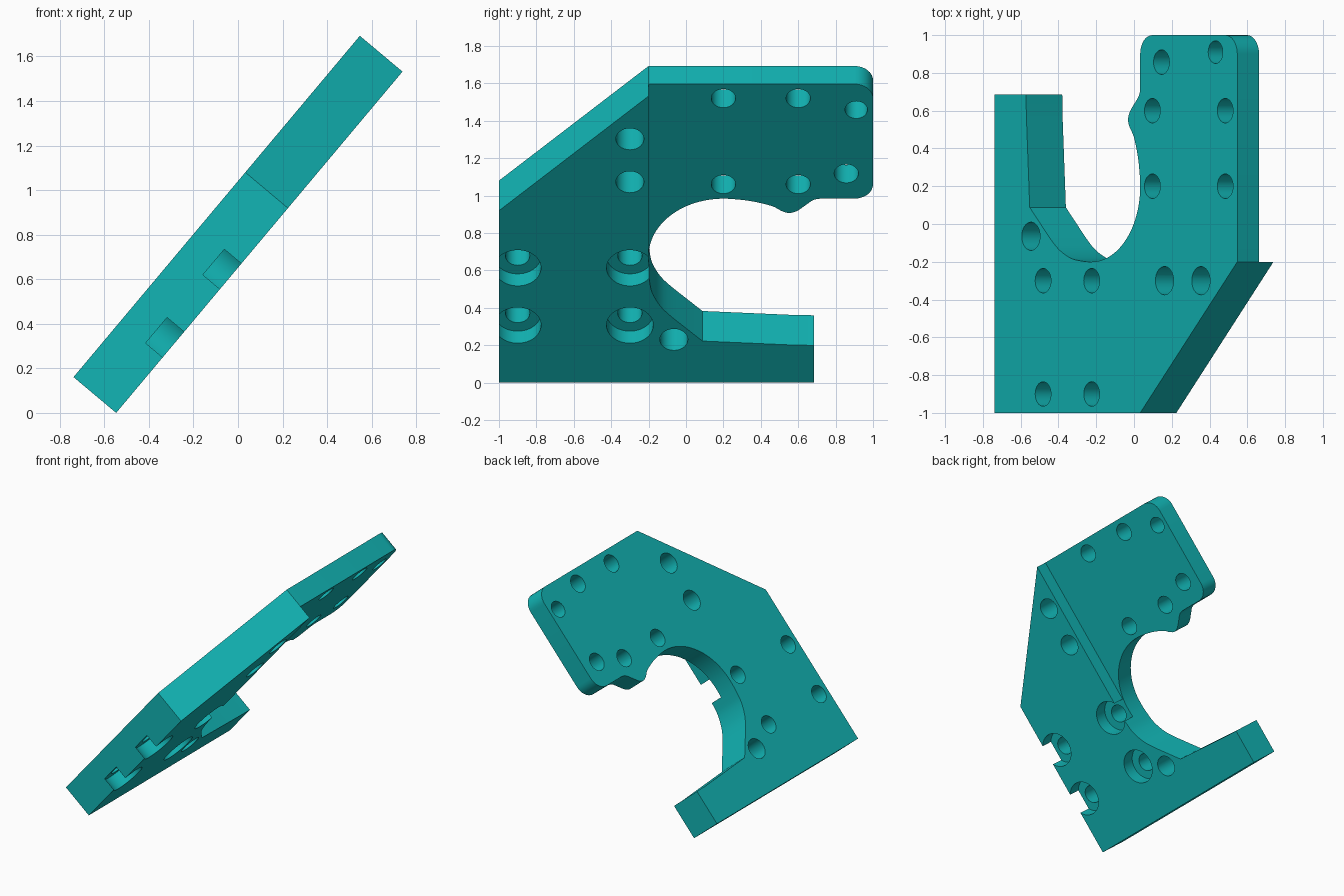
import bpy, bmesh, math
from mathutils import Matrix

if "Cube" in bpy.data.objects:
    bpy.data.objects.remove(bpy.data.objects["Cube"])

TILT = math.radians(50)
THICK, THIN = 0.25, 0.15

teal = bpy.data.materials.new("teal")
teal.diffuse_color = (0.006, 0.46, 0.46, 1)
teal.use_nodes = True
teal.node_tree.nodes["Principled BSDF"].inputs["Base Color"].default_value = teal.diffuse_color


def arc(cu, cy, r, a0, a1, n):
    """Points (u, y) on an arc, angles in degrees."""
    return [(cu + r * math.cos(math.radians(a0 + (a1 - a0) * i / n)),
             cy + r * math.sin(math.radians(a0 + (a1 - a0) * i / n))) for i in range(n + 1)]


def smooth_path(pts, steps=4):
    """Catmull-Rom curve through the inner points."""
    out = []
    for p0, p1, p2, p3 in zip(pts, pts[1:], pts[2:], pts[3:]):
        for k in range(steps):
            t = k / steps
            out.append(tuple(0.5 * (2 * b + (c - a) * t + (2 * a - 5 * b + 4 * c - d) * t * t
                                    + (3 * b - a - 3 * c + d) * t ** 3)
                             for a, b, c, d in zip(p0, p1, p2, p3)))
    return out + [pts[-2]]


def prism(name, pts, bottom, top):
    """Upright prism from a flat outline."""
    bm = bmesh.new()
    face = bm.faces.new([bm.verts.new((u, y, bottom)) for u, y in pts])
    ext = bmesh.ops.extrude_face_region(bm, geom=[face])
    bmesh.ops.translate(bm, vec=(0, 0, top - bottom),
                        verts=[g for g in ext["geom"] if isinstance(g, bmesh.types.BMVert)])
    bmesh.ops.recalc_face_normals(bm, faces=bm.faces)
    mesh = bpy.data.meshes.new(name)
    bm.to_mesh(mesh)
    bm.free()
    mesh.materials.append(teal)
    obj = bpy.data.objects.new(name, mesh)
    bpy.context.collection.objects.link(obj)
    return obj


def cut(target, cutter):
    mod = target.modifiers.new("cut", "BOOLEAN")
    mod.operation, mod.solver, mod.object = "DIFFERENCE", "EXACT", cutter
    bpy.context.view_layer.objects.active = target
    bpy.ops.object.modifier_apply(modifier=mod.name)
    bpy.data.objects.remove(cutter)


# Plate outline: outer edge, rounded head, bumped lip, round throat, lower arm
outline = [(0, -1), (1.2, -1), (2, -0.2)]
outline += arc(1.9, 0.9, 0.1, 0, 90, 8)
outline += arc(1.3, 0.9, 0.1, 90, 180, 8)
lip = [(1.2, 0.76), (1.2, 0.72), (1.19, 0.68), (1.155, 0.64), (1.115, 0.595), (1.1, 0.55),
       (1.115, 0.51), (1.148, 0.46), (1.18, 0.36), (1.195, 0.27), (1.2, 0.2), (1.195, 0.13)]
outline += smooth_path(lip)
outline += arc(0.8, 0.2, 0.4, 0, -90, 24)[1:-1]
throat = [(0.9, -0.187), (0.8, -0.2), (0.71, -0.195), (0.625, -0.18), (0.53, -0.135),
          (0.446, -0.065), (0.37, 0.01)]
outline += smooth_path(throat)
outline += [(0.29, 0.088), (0.262, 0.58), (0.26, 0.685), (0, 0.685)]
plate = prism("bracket_plate", outline, -THICK, 0)

# Thinner head: step on the underside
cut(plate, prism("head_step", [(0.75, -0.2), (2.2, -0.2), (2.2, 1.2), (0.75, 1.2)], -0.4, -THIN))

# Counterbores on the underside
for u in (0.4, 0.8):
    for y in (-0.9, -0.3):
        cut(plate, prism("counterbore", arc(u, y, 0.125, 0, 352.5, 47), -0.4, -THIN))

# Through holes (u, y, radius)
holes = [(u, y, 0.065) for u in (0.4, 0.8) for y in (-0.9, -0.3)]
holes += [(u, y, 0.065) for u in (1.3, 1.9) for y in (0.2, 0.6)]
holes += [(u, -0.3, 0.075) for u in (1.4, 1.7)]
holes += [(0.3, -0.065, 0.075), (1.375, 0.857, 0.065), (1.82, 0.91, 0.06)]
for u, y, r in holes:
    cut(plate, prism("hole", arc(u, y, r, 0, 348.75, 31), -0.5, 0.2))

# Tilt the finished plate and stand it on the floor
c, s = math.cos(TILT), math.sin(TILT)
plate.data.transform(Matrix.Translation((-(2 * c + THICK * s) / 2, 0, THICK * c))
                     @ Matrix.Rotation(-TILT, 4, "Y"))
plate.select_set(True)
bpy.context.view_layer.objects.active = plate
bpy.ops.object.shade_smooth_by_angle(angle=math.radians(30))
